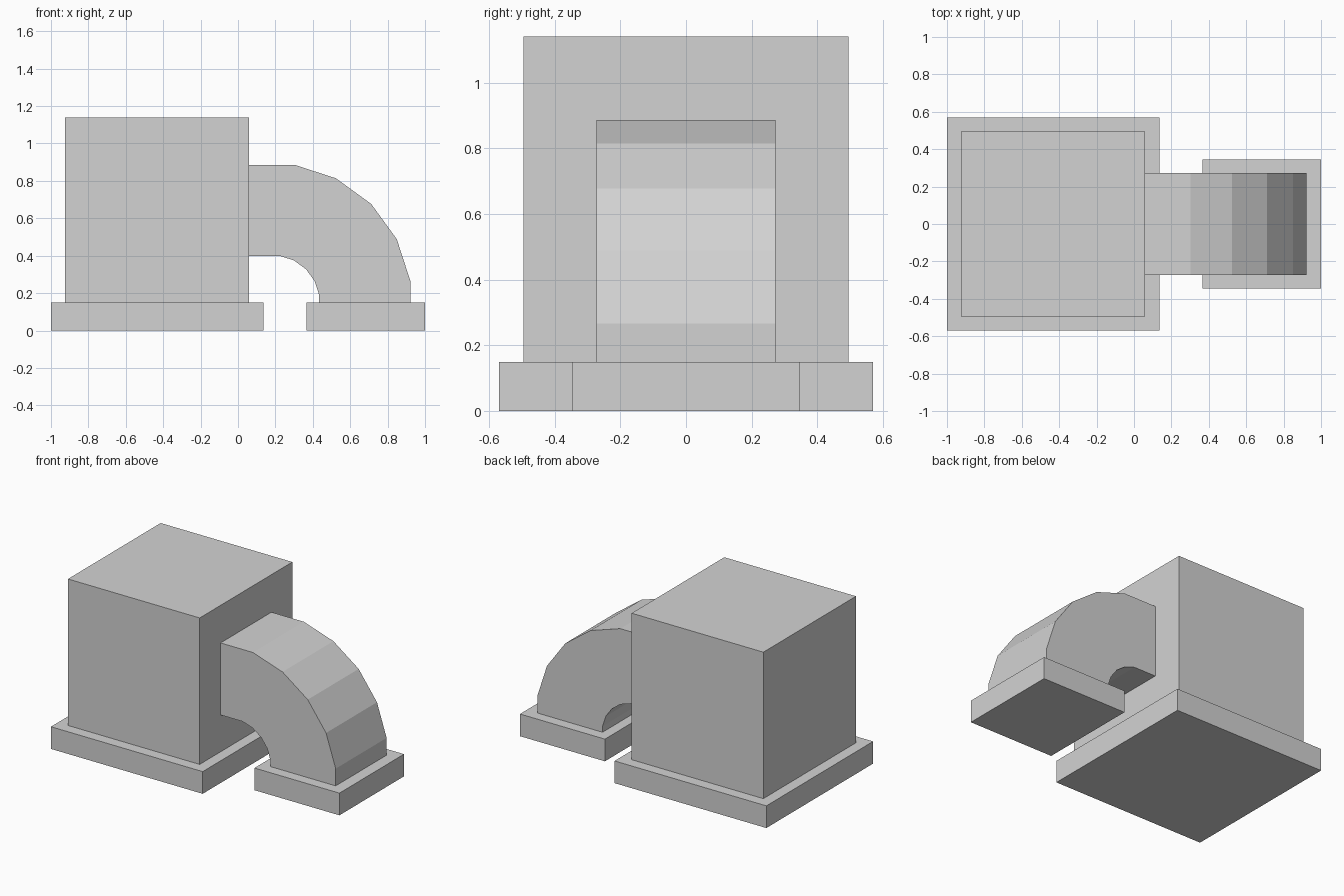
import bpy
import bmesh
from math import sin, cos, radians

if "Cube" in bpy.data.objects:
    bpy.data.objects.remove(bpy.data.objects["Cube"], do_unlink=True)

grey = bpy.data.materials.new("light_grey")
grey.use_nodes = True
grey.diffuse_color = (0.65, 0.65, 0.65, 1)
grey.node_tree.nodes["Principled BSDF"].inputs["Base Color"].default_value = grey.diffuse_color


def extrude_profile(name, profile, half_depth):
    """Solid made from an x-z outline, centred on y = 0."""
    bm = bmesh.new()
    face = bm.faces.new([bm.verts.new((x, -half_depth, z)) for x, z in profile])
    result = bmesh.ops.extrude_face_region(bm, geom=[face])
    moved = [v for v in result["geom"] if isinstance(v, bmesh.types.BMVert)]
    bmesh.ops.translate(bm, verts=moved, vec=(0, 2 * half_depth, 0))
    bmesh.ops.recalc_face_normals(bm, faces=bm.faces)
    mesh = bpy.data.meshes.new(name)
    bm.to_mesh(mesh)
    bm.free()
    mesh.materials.append(grey)
    obj = bpy.data.objects.new(name, mesh)
    bpy.context.collection.objects.link(obj)
    return obj


def block(name, x0, x1, half_depth, z0, z1):
    return extrude_profile(name, [(x0, z0), (x1, z0), (x1, z1), (x0, z1)], half_depth)


plinth_top = 0.15
wall_x = 0.06

# Main housing on its plinth
block("housing_plinth", -1.0, 0.135, 0.57, 0, plinth_top)
block("housing", -0.925, wall_x, 0.495, plinth_top, 1.14)

# Footing under the duct outlet
block("duct_footing", 0.365, 1.0, 0.345, 0, plinth_top)

# Square duct bending from the housing wall down to its footing
bend_x, bend_z = 0.185, plinth_top


def bend(flat_radius):
    """Faceted quarter bend from wall to footing, with flat end facets."""
    r = flat_radius / cos(radians(9))
    arc = [(bend_x + r * sin(radians(9 + 18 * i)),
            bend_z + r * cos(radians(9 + 18 * i))) for i in range(5)]
    return ([(wall_x, bend_z + flat_radius)] + arc
            + [(bend_x + flat_radius, plinth_top)])


extrude_profile("duct_elbow", bend(0.736) + bend(0.249)[::-1], 0.272)
